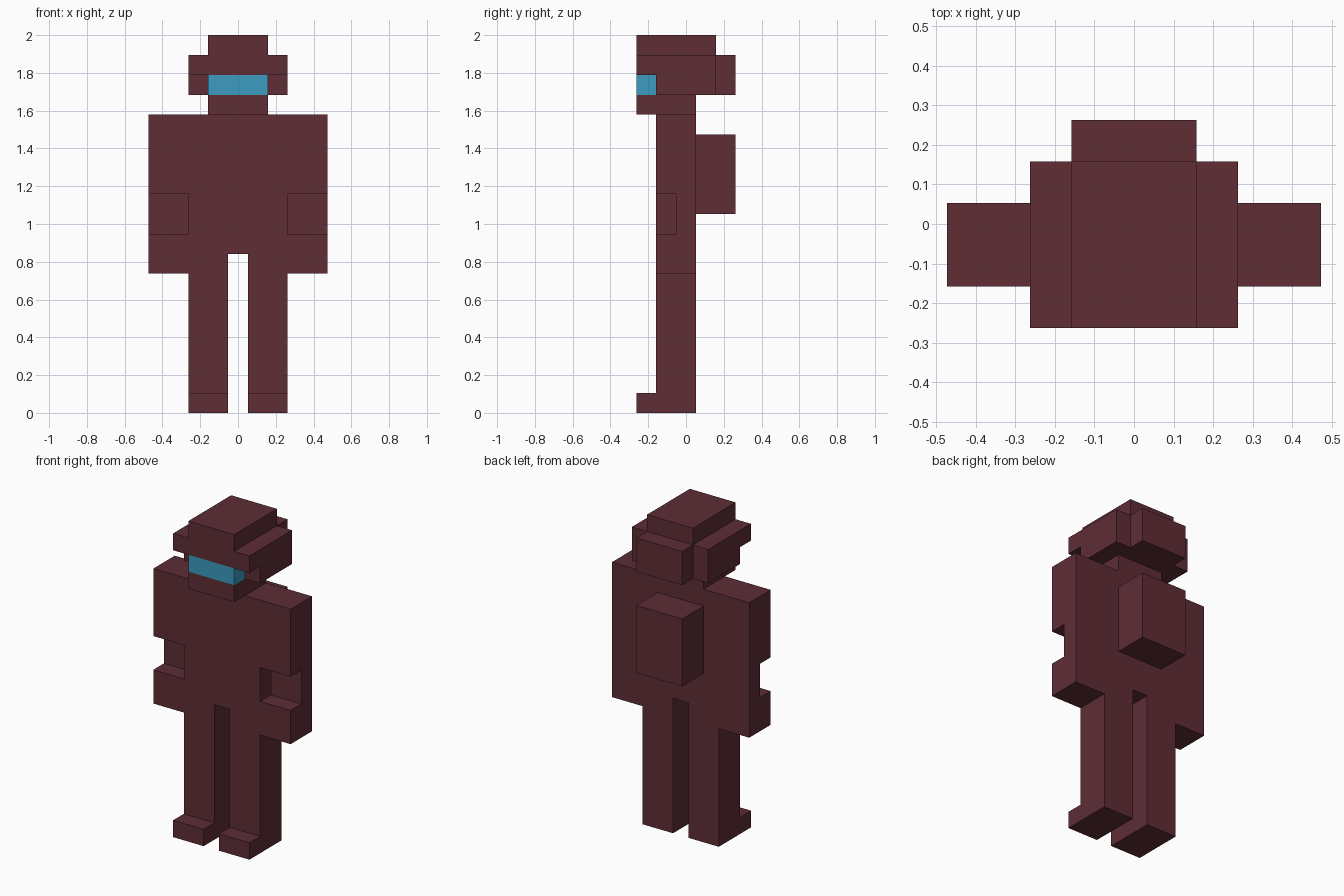
import bpy, bmesh

cube = bpy.data.objects.get("Cube")
if cube:
    bpy.data.objects.remove(cube, do_unlink=True)

U = 2 / 19  # one block


def material(name, rgb):
    mat = bpy.data.materials.new(name)
    mat.use_nodes = True
    colour = (*rgb, 1)
    mat.diffuse_color = colour
    bsdf = next(n for n in mat.node_tree.nodes if n.type == 'BSDF_PRINCIPLED')
    bsdf.inputs["Base Color"].default_value = colour
    return mat


SUIT = material("dark maroon", (0.112, 0.026, 0.036))
GLASS = material("visor blue", (0.045, 0.332, 0.533))


def extrude_part(name, x0, x1, profile, mat=SUIT):
    """Extrude a side profile of (y, z) block coordinates from x0 to x1."""
    bm = bmesh.new()
    face = bm.faces.new([bm.verts.new((x0 * U, y * U, z * U)) for y, z in profile])
    result = bmesh.ops.extrude_face_region(bm, geom=[face])
    verts = [v for v in result["geom"] if isinstance(v, bmesh.types.BMVert)]
    bmesh.ops.translate(bm, verts=verts, vec=((x1 - x0) * U, 0, 0))
    bmesh.ops.recalc_face_normals(bm, faces=bm.faces)
    mesh = bpy.data.meshes.new(name)
    bm.to_mesh(mesh)
    bm.free()
    mesh.materials.append(mat)
    obj = bpy.data.objects.new(name, mesh)
    bpy.context.collection.objects.link(obj)
    return obj


def rect(y0, y1, z0, z1):
    return [(y0, z0), (y1, z0), (y1, z1), (y0, z1)]


# Torso and backpack
extrude_part("torso", -2.5, 2.5, rect(-1.5, 0.5, 8, 15))
extrude_part("backpack", -1.5, 1.5, rect(0.5, 2.5, 10, 14))

# Helmet middle: neck, chin, crown and back bulge, with a slot for the visor
extrude_part("helmet", -1.5, 1.5, [
    (-2.5, 15), (0.5, 15), (0.5, 16), (2.5, 16), (2.5, 18), (1.5, 18),
    (1.5, 19), (-2.5, 19), (-2.5, 17), (-1.5, 17), (-1.5, 16), (-2.5, 16)])
extrude_part("visor", -1.5, 1.5, rect(-2.5, -1.5, 16, 17), GLASS)

# Paired parts
PAIRS = {
    # helmet side with the brow reaching forward
    "helmet_side": (1.5, 2.5, [(-1.5, 16), (1.5, 16), (1.5, 18),
                               (-2.5, 18), (-2.5, 17), (-1.5, 17)]),
    # arm with a notch in front of the forearm
    "arm": (2.5, 4.5, [(-1.5, 7), (0.5, 7), (0.5, 15), (-1.5, 15),
                       (-1.5, 11), (-0.5, 11), (-0.5, 9), (-1.5, 9)]),
    # leg with the toe of the boot
    "leg": (0.5, 2.5, [(-2.5, 0), (0.5, 0), (0.5, 8),
                       (-1.5, 8), (-1.5, 1), (-2.5, 1)]),
}
for part, (inner, outer, profile) in PAIRS.items():
    for side, sign in (("left", 1), ("right", -1)):
        extrude_part(f"{side}_{part}", sign * inner, sign * outer, profile)
